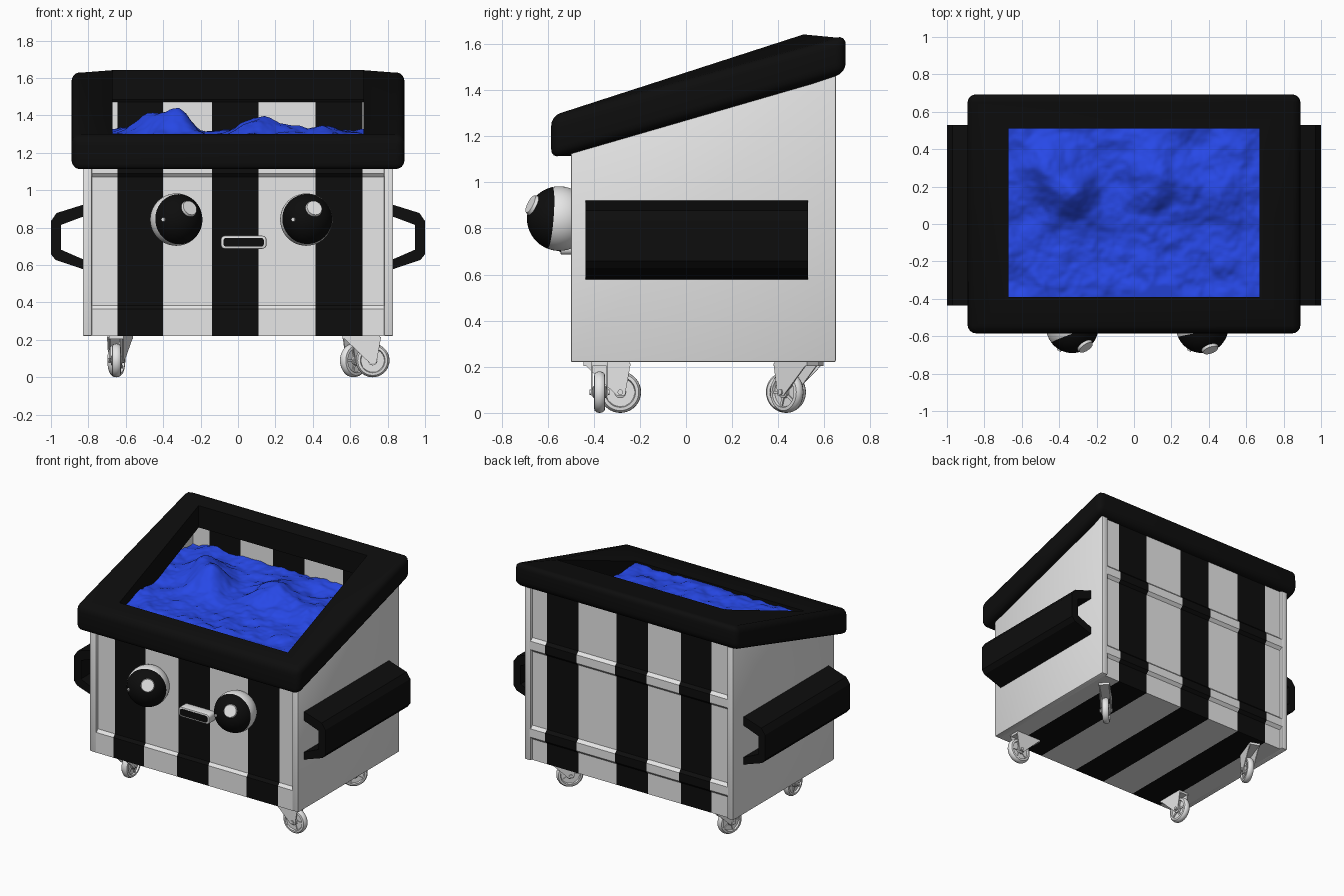
import bpy, bmesh, math
from mathutils import Vector, Matrix, noise

if "Cube" in bpy.data.objects:
    bpy.data.objects.remove(bpy.data.objects["Cube"])


def material(name, rgb):
    m = bpy.data.materials.new(name)
    m.diffuse_color = (*rgb, 1)
    m.use_nodes = True
    m.node_tree.nodes["Principled BSDF"].inputs["Base Color"].default_value = m.diffuse_color
    return m


WHITE = material("white", (0.8, 0.8, 0.8))
BLACK = material("black", (0.004, 0.004, 0.004))
BLUE = material("blue", (0.02, 0.065, 0.8))


def finish(name, bm, *mats, bevel=0, segments=2, angle=0.6):
    """Bevel sharp edges, smooth shallow ones, make the object."""
    bmesh.ops.recalc_face_normals(bm, faces=bm.faces)
    if bevel:
        edges = [e for e in bm.edges if len(e.link_faces) == 2 and e.calc_face_angle() > 0.6]
        bmesh.ops.bevel(bm, geom=edges, offset=bevel, segments=segments, profile=0.5,
                        affect='EDGES', clamp_overlap=True)
    for f in bm.faces:
        f.smooth = True
    for e in bm.edges:
        e.smooth = len(e.link_faces) == 2 and e.calc_face_angle() < angle
    me = bpy.data.meshes.new(name)
    bm.to_mesh(me)
    bm.free()
    for m in mats:
        me.materials.append(m)
    ob = bpy.data.objects.new(name, me)
    bpy.context.collection.objects.link(ob)
    return ob


def prism(bm, pts, stations, axis):
    """Extrude a 2D outline through stations along x (outline y,z) or y (outline x,z)."""
    def place(p, s):
        return (s, p[0], p[1]) if axis == 'x' else (p[0], s, p[1])
    rows = [[bm.verts.new(place(p, s)) for p in pts] for s in stations]
    n = len(pts)
    for a, b in zip(rows, rows[1:]):
        for i in range(n):
            bm.faces.new((a[i], a[(i + 1) % n], b[(i + 1) % n], b[i]))
    bm.faces.new(rows[0])
    bm.faces.new(rows[-1])


def lathe(bm, profile, centre, n=36):
    """Spin (radius, offset) profile round a y-parallel axis."""
    rows = []
    for r, o in profile:
        rows.append([bm.verts.new((centre[0] + r * math.cos(2 * math.pi * i / n), centre[1] + o,
                                   centre[2] + r * math.sin(2 * math.pi * i / n))) for i in range(n)])
    for a, b in zip(rows, rows[1:]):
        for i in range(n):
            bm.faces.new((a[i], a[(i + 1) % n], b[(i + 1) % n], b[i]))
    bm.faces.new(rows[0])
    bm.faces.new(rows[-1])


# Striped trough: front, floor and back walls with pressed ridges
stripes = [(-0.645, -0.40), (-0.14, 0.11), (0.415, 0.665)]
profile = [(-0.46, 1.2), (-0.495, 1.2), (-0.495, 1.09), (-0.478, 1.07), (-0.478, 0.385),
           (-0.495, 0.365), (-0.495, 0.22), (0.63, 0.22),
           (0.63, 0.37), (0.65, 0.39), (0.65, 0.45), (0.63, 0.47),
           (0.63, 1.0), (0.65, 1.02), (0.65, 1.08), (0.63, 1.10),
           (0.63, 1.55), (0.60, 1.54), (0.60, 0.25), (-0.46, 0.25)]
bm = bmesh.new()
prism(bm, profile, [-0.79] + [x for s in stripes for x in s] + [0.79], 'x')
for f in bm.faces:
    cx = f.calc_center_median().x
    f.material_index = int(any(a < cx < b for a, b in stripes))
finish("striped_body", bm, WHITE, BLACK, angle=0.4)

# Side walls and folded-channel lifting pockets
wall = [(-0.5, 0.22), (0.65, 0.22), (0.65, 1.55), (-0.5, 1.2)]
pocket = [(0.82, 0.925), (0.97, 0.878), (1.0, 0.835), (1.0, 0.658), (0.976, 0.628), (0.82, 0.575),
          (0.82, 0.627), (0.946, 0.682), (0.946, 0.815), (0.82, 0.862)]
for side, s in (("left", -1), ("right", 1)):
    bm = bmesh.new()
    prism(bm, wall, [s * 0.78, s * 0.83], 'x')
    finish(side + "_wall", bm, WHITE, bevel=0.008)
    bm = bmesh.new()
    prism(bm, [(s * x, z) for x, z in pocket], [-0.435, 0.53], 'y')
    finish(side + "_lifting_pocket", bm, BLACK, angle=0.3)

# Thick sloping rim: four mitred corners, each with a square section
bm = bmesh.new()
corners = []
for sx, sy in ((-1, -1), (1, -1), (1, 1), (-1, 1)):
    yo, yi, lo, hi = (-0.585, -0.39, 1.10, 1.288) if sy < 0 else (0.693, 0.51, 1.475, 1.642)
    corners.append([bm.verts.new((sx * x, y, z)) for x, y, z in
                    ((0.89, yo, lo), (0.89, yo, hi), (0.67, yi, hi), (0.67, yi, lo + 0.01))])
for k in range(4):
    a, b = corners[k], corners[(k + 1) % 4]
    for i in range(4):
        bm.faces.new((a[i], a[(i + 1) % 4], b[(i + 1) % 4], b[i]))
bmesh.ops.recalc_face_normals(bm, faces=bm.faces)
outer = [e for e in bm.edges if all(abs(v.co.x) > 0.8 for v in e.verts)]
bmesh.ops.bevel(bm, geom=outer, offset=0.045, segments=4, profile=0.5, affect='EDGES')
finish("rim", bm, BLACK, angle=0.7)

# Lumpy rubbish heap
bumps = [(-0.34, 0.15, 0.13, 0.12), (-0.47, 0.28, 0.10, 0.12),
         (0.13, 0.25, 0.09, 0.15), (0.45, 0.2, 0.04, 0.15)]
bm = bmesh.new()
bmesh.ops.create_grid(bm, x_segments=130, y_segments=90, size=1)
for v in bm.verts:
    x, y = v.co.x * 0.785, 0.07 + v.co.y * 0.535
    z = 1.285 + 0.05 * y
    for bx, by, h, w in bumps:
        z += h * math.exp(-((x - bx) ** 2 + (y - by) ** 2) / w ** 2)
    z += 0.032 * noise.fractal(Vector((x * 4.5, y * 4.5, 3.1)), 0.9, 2.0, 4)
    if y < -0.25:
        z = min(z, 1.275 + 0.2 * max(0, y + 0.4))
    v.co = (x, y, z)
finish("rubbish_heap", bm, BLUE, angle=1.2)

# Bulging eyes: white ball, black cap, raised highlights
R = 0.14
eyes = [("left", -0.33, (0.36, -1, 0.05), (0.07, 0.06)),
        ("right", 0.365, (0.12, -1, 0.08), (0.042, 0.06))]
for side, ex, look, spot in eyes:
    centre = Vector((ex, -0.55, 0.843))
    bm = bmesh.new()
    bmesh.ops.create_uvsphere(bm, u_segments=48, v_segments=32, radius=R)
    for f in bm.faces:
        f.material_index = int(f.calc_center_median().z > R * 0.29)
    turn = Vector(look).to_track_quat('Z', 'Y').to_matrix().to_4x4()
    bmesh.ops.transform(bm, matrix=Matrix.Translation(centre) @ turn, verts=bm.verts)
    finish(side + "_eye", bm, WHITE, BLACK)
    bm = bmesh.new()
    for (ox, oz), r in ((spot, 0.046), ((-0.068, 0.0), 0.012)):
        d = Vector((ox, -math.sqrt(R * R - ox * ox - oz * oz), oz))
        mat = Matrix.Translation(centre + d) @ d.to_track_quat('Z', 'Y').to_matrix().to_4x4()
        bmesh.ops.create_cone(bm, cap_ends=True, segments=28, radius1=r, radius2=r * 0.9,
                              depth=0.014, matrix=mat)
    finish(side + "_eye_highlights", bm, WHITE)


# Mouth: white rounded surround with a black insert
def rounded(hx, hz, r):
    pts = []
    for k, (sx, sz) in enumerate(((1, 1), (-1, 1), (-1, -1), (1, -1))):
        for i in range(6):
            a = math.pi / 2 * (k + i / 5)
            pts.append((0.03 + sx * (hx - r) + r * math.cos(a), 0.722 + sz * (hz - r) + r * math.sin(a)))
    return pts


for name, hx, hz, r, y0, y1, mat, bev in (("mouth_surround", 0.122, 0.035, 0.022, -0.545, -0.47, WHITE, 0.006),
                                          ("mouth", 0.108, 0.023, 0.014, -0.549, -0.541, BLACK, 0)):
    bm = bmesh.new()
    prism(bm, rounded(hx, hz, r), [y0, y1], 'y')
    finish(name, bm, mat, bevel=bev)

# Swivel casters: (name, swivel x, swivel y, heading in degrees)
tyre = [(0.02, -0.03), (0.026, -0.026), (0.026, -0.012), (0.062, -0.012), (0.066, -0.024), (0.08, -0.022),
        (0.088, -0.012), (0.09, 0), (0.088, 0.012), (0.08, 0.022), (0.066, 0.024), (0.062, 0.012),
        (0.026, 0.012), (0.026, 0.026), (0.02, 0.03)]
fork = [(-0.10, 0.215), (0.105, 0.215), (0.08, 0.075), (0.045, 0.075)]
for name, px, py, heading in (("front_left", -0.65, -0.345, 90), ("front_right", 0.66, -0.375, 0),
                              ("back_left", -0.63, 0.49, 250), ("back_right", 0.66, 0.48, 225)):
    place = Matrix.Translation((px, py, 0)) @ Matrix.Rotation(math.radians(heading), 4, 'Z')
    bm = bmesh.new()
    lathe(bm, tyre, (0.06, 0, 0.09))
    for k in range(5):
        m = (Matrix.Translation((0.06, 0, 0.09)) @ Matrix.Rotation(k * math.tau / 5, 4, 'Y')
             @ Matrix.Translation((0.044, 0, 0)) @ Matrix.Diagonal((0.04, 0.036, 0.012, 1)))
        bmesh.ops.create_cube(bm, size=1, matrix=m)
    bmesh.ops.transform(bm, matrix=place, verts=bm.verts)
    finish(name + "_wheel", bm, WHITE)
    bm = bmesh.new()
    for s in (-1, 1):
        prism(bm, fork, [s * 0.031, s * 0.037], 'y')
    bmesh.ops.create_cube(bm, size=1, matrix=Matrix.Translation((0, 0, 0.213)) @ Matrix.Diagonal((0.2, 0.074, 0.018, 1)))
    axle = Matrix.Translation((0.06, 0, 0.09)) @ Matrix.Rotation(math.pi / 2, 4, 'X')
    bmesh.ops.create_cone(bm, cap_ends=True, segments=12, radius1=0.012, radius2=0.012, depth=0.088, matrix=axle)
    bmesh.ops.transform(bm, matrix=place, verts=bm.verts)
    finish(name + "_fork", bm, WHITE)
